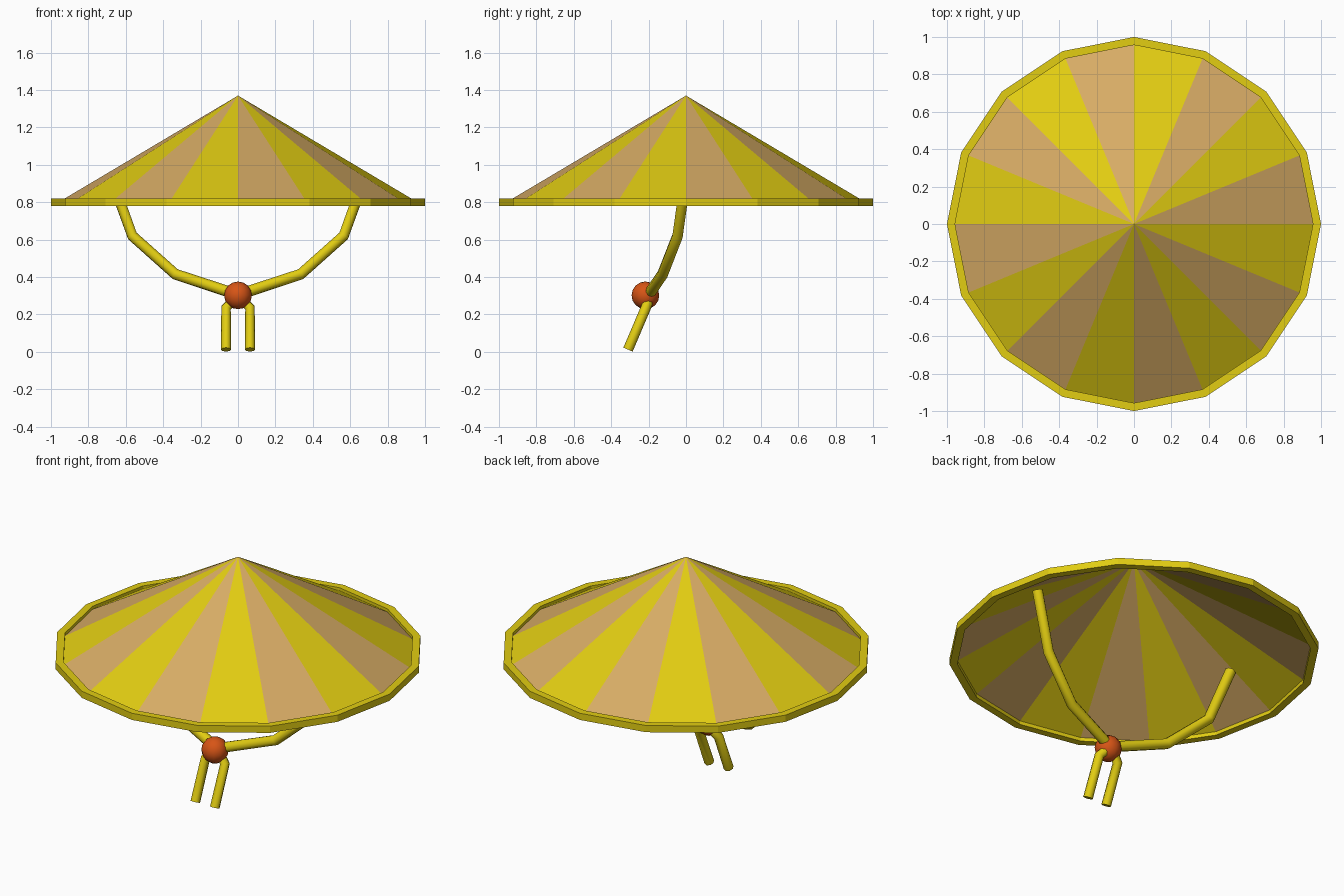
import bpy, bmesh, math

cube = bpy.data.objects.get("Cube")
if cube:
    bpy.data.objects.remove(cube, do_unlink=True)

SIDES = 16


def material(name, rgb):
    m = bpy.data.materials.new(name)
    m.use_nodes = True
    m.diffuse_color = (*rgb, 1)
    m.node_tree.nodes["Principled BSDF"].inputs["Base Color"].default_value = (*rgb, 1)
    return m


yellow = material("straw yellow", (0.76, 0.61, 0.006))
tan = material("pale tan", (0.68, 0.41, 0.13))
orange = material("bead orange", (0.68, 0.09, 0.008))


def mesh_object(name, bm, *mats):
    mesh = bpy.data.meshes.new(name)
    bm.to_mesh(mesh)
    bm.free()
    for m in mats:
        mesh.materials.append(m)
    ob = bpy.data.objects.new(name, mesh)
    bpy.context.collection.objects.link(ob)
    return ob


def smooth(ob, angle):
    bpy.ops.object.select_all(action='DESELECT')
    ob.select_set(True)
    bpy.context.view_layer.objects.active = ob
    bpy.ops.object.shade_smooth_by_angle(angle=math.radians(angle))


def ring(bm, r, z):
    step = math.tau / SIDES
    return [bm.verts.new((r * math.cos(i * step), r * math.sin(i * step), z))
            for i in range(SIDES)]


# Open cone of alternating wedges
bm = bmesh.new()
base = ring(bm, 0.96, 0.80)
apex = bm.verts.new((0, 0, 1.37))
for i in range(SIDES):
    wedge = bm.faces.new((base[i], base[(i + 1) % SIDES], apex))
    wedge.material_index = i % 2
mesh_object("hat_cone", bm, tan, yellow)

# Square-section rim
bm = bmesh.new()
loops = [ring(bm, r, z) for r, z in ((1, 0.78), (1, 0.82), (0.957, 0.82), (0.957, 0.78))]
for k in range(4):
    a, b = loops[k], loops[(k + 1) % 4]
    for i in range(SIDES):
        j = (i + 1) % SIDES
        bm.faces.new((a[i], a[j], b[j], b[i]))
bmesh.ops.recalc_face_normals(bm, faces=bm.faces)
mesh_object("hat_rim", bm, yellow)


# Cords, mirrored left to right
def cord(name, points, radius):
    curve = bpy.data.curves.new(name, 'CURVE')
    curve.dimensions = '3D'
    curve.bevel_depth = radius
    curve.bevel_resolution = 2
    curve.use_fill_caps = True
    spline = curve.splines.new('POLY')
    spline.points.add(len(points) - 1)
    for p, co in zip(spline.points, points):
        p.co = (*co, 1)
    curve.materials.append(yellow)
    ob = bpy.data.objects.new(name, curve)
    bpy.context.collection.objects.link(ob)
    bpy.ops.object.select_all(action='DESELECT')
    ob.select_set(True)
    bpy.context.view_layer.objects.active = ob
    bpy.ops.object.convert(target='MESH')
    ob = bpy.context.object
    smooth(ob, 50)
    ob.modifiers.new("mirror", 'MIRROR').use_mirror_merge = False


cord("chin_strap", [(0.68, 0, 0.94), (0.565, -0.045, 0.62),
                    (0.335, -0.125, 0.415), (0, -0.2, 0.305)], 0.03)
cord("strap_tail", [(0.064, -0.31, 0.012), (0.064, -0.215, 0.235),
                    (0, -0.19, 0.30)], 0.027)

# Bead holding the cords
bm = bmesh.new()
bmesh.ops.create_uvsphere(bm, u_segments=12, v_segments=8, radius=0.074)
bead = mesh_object("strap_bead", bm, orange)
bead.location = (0, -0.217, 0.302)
smooth(bead, 60)
